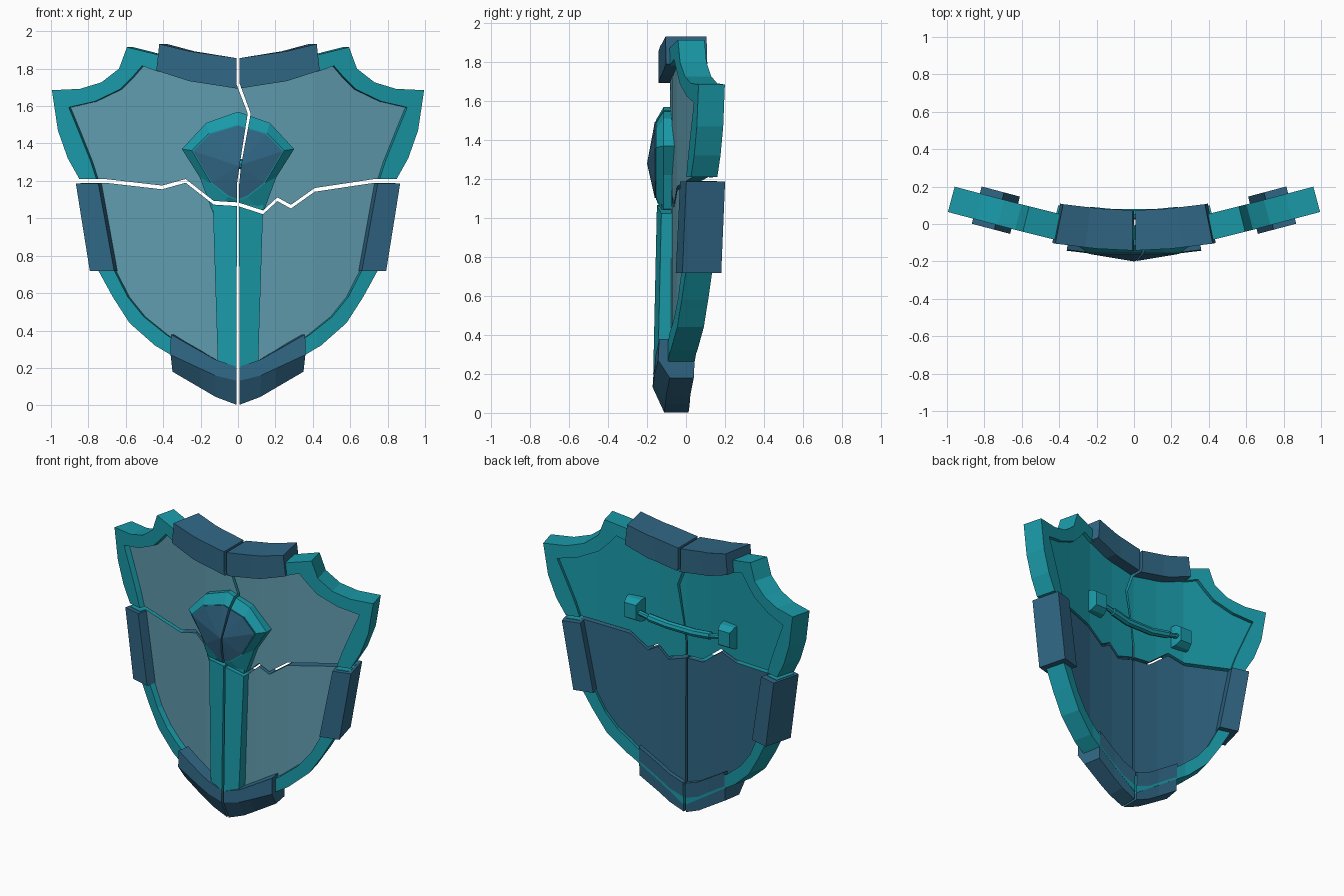
import bpy, bmesh, math
from mathutils import Vector

if "Cube" in bpy.data.objects:
    bpy.data.objects.remove(bpy.data.objects["Cube"])


def material(name, rgb):
    m = bpy.data.materials.new(name)
    m.diffuse_color = (*rgb, 1)
    m.use_nodes = True
    m.node_tree.nodes["Principled BSDF"].inputs["Base Color"].default_value = m.diffuse_color
    return m


TEAL = material("teal", (0.010, 0.32, 0.39))
BLUE = material("steel_blue", (0.030, 0.135, 0.235))
PALE = material("pale_teal", (0.115, 0.33, 0.42))

# Curvature of the shield: front height y at distance x from the middle, and slope there
NODES = [(0, -.122, 0), (.2, -.112, .09), (.42, -.085, .2), (.65, -.027, .26), (1.1, .092, .27)]


def bent(p):
    a = abs(p.x)
    for (x0, y0, s0), (x1, y1, s1) in zip(NODES, NODES[1:]):
        if a <= x1:
            k = (a - x0) / (x1 - x0)
            y, s = y0 + k * (y1 - y0), s0 + k * (s1 - s0)
            break
    n = Vector((-s, 1)).normalized()
    return Vector((math.copysign(a + n.x * p.y, p.x), y + n.y * p.y, p.z))


def loft(name, rings, mats, loop=False, bend=True):
    """Skin a list of equal rings; bent parts use y as depth behind the curved front."""
    bm = bmesh.new()
    vs = [[bm.verts.new(p) for p in r] for r in rings]
    n = len(rings[0])
    for a, b in zip(vs, vs[1:] + (vs[:1] if loop else [])):
        for i in range(n):
            j = (i + 1) % n
            bm.faces.new((a[i], a[j], b[j], b[i]))
    if not loop:
        bm.faces.new(vs[0])
        bm.faces.new(vs[-1])
    bmesh.ops.remove_doubles(bm, verts=bm.verts, dist=1e-5)
    if bend:
        for x in (-.65, -.42, -.2, 0, .2, .42, .65):
            bmesh.ops.bisect_plane(bm, geom=bm.verts[:] + bm.edges[:] + bm.faces[:],
                                   plane_co=(x, 0, 0), plane_no=(1, 0, 0), dist=1e-5)
        for v in bm.verts:
            v.co = bent(v.co)
    bmesh.ops.recalc_face_normals(bm, faces=bm.faces)
    me = bpy.data.meshes.new(name)
    bm.to_mesh(me)
    bm.free()
    for m in mats:
        me.materials.append(m)
    ob = bpy.data.objects.new(name, me)
    bpy.context.collection.objects.link(ob)
    return ob


def prism(name, outline, t0, t1, mats):
    return loft(name, [[(x, t, z) for x, z in outline] for t in (t0, t1)], mats)


def mirrored(half):
    """Close an outline that runs from the top middle to the bottom middle."""
    return half + [(-p[0], *p[1:]) for p in reversed(half) if p[0] > 1e-6]


# Rim: outer x, outer z, inner x, inner z
half_rim = [(0, 1.82, 0, 1.72), (.41, 1.87, .43, 1.785), (.594, 1.915, .513, 1.815),
            (.636, 1.80, .565, 1.755), (.73, 1.727, .63, 1.69), (.845, 1.692, .765, 1.625),
            (.995, 1.685, .905, 1.593), (.963, 1.47, .85, 1.46), (.91, 1.32, .79, 1.31),
            (.848, 1.21, .757, 1.21), (.82, 1.1, .735, 1.1), (.745, .717, .66, .717),
            (.67, .58, .59, .58), (.58, .44, .505, .475), (.444, .32, .38, .375),
            (.31, .24, .26, .30), (0, .05, 0, .18)]
outer = mirrored([(a, b) for a, b, c, d in half_rim])
inner = mirrored([(c, d) for a, b, c, d in half_rim])
rim = loft("rim", [[(a, 0, b), (a, .14, b), (c, .14, d), (c, 0, d)]
                   for (a, b), (c, d) in zip(outer, inner)], [TEAL], loop=True)

# Panel inside the rim
panel = prism("panel", [(c + .3 * (a - c), d + .3 * (b - d))
                        for (a, b), (c, d) in zip(outer, inner)], .04, .115, [PALE, TEAL, BLUE])

# Reinforcing plates
top_plate = prism("top_plate", mirrored([(0, 1.855), (.257, 1.893), (.417, 1.932), (.433, 1.79),
                                         (.257, 1.733), (0, 1.693)]), -.02, .195, [BLUE])
for side, s in (("left", -1), ("right", 1)):
    prism(side + "_side_plate", [(s * x, z) for x, z in
          ((.86, 1.187), (.785, .717), (.655, .717), (.74, 1.187))], -.028, .178, [BLUE])
# Bottom plate stations: x, inner z, ridge z, outer z
stations = [(.352, .38, .27, .18), (.12, .245, .16, .045), (0, .205, .13, 0)]
stations = stations + [(-x, *r) for x, *r in reversed(stations[:2])]
bottom_plate = loft("bottom_plate", [[(x, -.045, a), (x, -.05, b), (x, .01, c), (x, .135, c), (x, .145, a)]
                                     for x, a, b, c in stations], [BLUE])

# Central rib
rib = loft("centre_rib", [[(-w, -.03, z), (-w, -.125 - d, z), (0, -.15 - d, z), (w, -.125 - d, z), (w, -.03, z)]
                          for w, z, d in ((.135, 1.09, 0), (.107, .2, .02))], [TEAL], bend=False)

# Gem setting and gem
setting_out = mirrored([(0, 1.57), (.17, 1.51), (.30, 1.37), (.205, 1.22), (.135, 1.03), (0, 1.03)])
gem_out = mirrored([(0, 1.495), (.15, 1.45), (.24, 1.36), (.14, 1.19), (.05, 1.12), (0, 1.10)])


def ring(pts, y, k=1, c=(0, 1.28)):
    return [(c[0] + k * (x - c[0]), y, c[1] + k * (z - c[1])) for x, z in pts]


setting = loft("gem_setting", [ring(setting_out, -.03), ring(setting_out, -.115), ring(gem_out, -.155, 1.03)],
               [TEAL], bend=False)
gem = loft("gem", [ring(gem_out, -.12), ring(gem_out, -.16), ring(gem_out, -.2, 0)], [BLUE], bend=False)

# Cracks that break the shield into four pieces
across = [(-1.2, 1.2), (-.71, 1.2), (-.406, 1.165), (-.28, 1.2), (-.13, 1.083), (0, 1.075), (.134, 1.032),
          (.21, 1.102), (.283, 1.062), (.41, 1.152), (.73, 1.2), (1.2, 1.2)]
down = [(0, 2.1, .009), (0, 1.72, .009), (.06, 1.56, .008), (.012, 1.28, .004), (0, 1.18, .006), (0, -.1, .008)]
cutters = [
    loft("crack_across", [[(x, -1, z - .01), (x, 1, z - .01), (x, 1, z + .01), (x, -1, z + .01)]
                          for x, z in across], [], bend=False),
    loft("crack_down", [[(x - w, -1, z), (x - w, 1, z), (x + w, 1, z), (x + w, -1, z)]
                        for x, z, w in down], [], bend=False)]
broken = [rim, panel, top_plate, bottom_plate, rib, setting, gem]
for ob in broken:
    for c in cutters:
        mod = ob.modifiers.new("crack", "BOOLEAN")
        mod.operation, mod.solver, mod.object = "DIFFERENCE", "EXACT", c
deps = bpy.context.evaluated_depsgraph_get()
for ob in broken:
    me = bpy.data.meshes.new_from_object(ob.evaluated_get(deps))
    ob.modifiers.clear()
    ob.data = me
for c in cutters:
    bpy.data.objects.remove(c)

# Panel colours: pale front, teal upper back, blue lower back
for f in panel.data.polygons:
    f.material_index = 0 if f.normal.y < -.5 else (1 if f.center.z > 1.17 else 2)
    if f.normal.y > .5:
        zs = [panel.data.vertices[v].co.z for v in f.vertices]
        f.material_index = 1 if max(zs) > 1.25 else 2

# Handle on the back: sagging grip and two brackets
grip = [(-.36, .07, 1.335, .018), (-.24, .065, 1.31, .018), (-.235, .065, 1.31, .027), (-.1, .052, 1.29, .027),
        (.1, .052, 1.29, .027), (.235, .065, 1.31, .027), (.24, .065, 1.31, .018), (.36, .07, 1.335, .018)]
loft("handle_grip", [[(x, y + r * math.cos(i * math.pi / 4), z + r * math.sin(i * math.pi / 4)) for i in range(8)]
                     for x, y, z, r in grip], [TEAL], bend=False)
for side, s in (("left", -1), ("right", 1)):
    loft(side + "_handle_bracket",
         [[(s * (.36 + i * w), y, 1.335 + j * h) for i, j in ((-1, -1), (1, -1), (1, 1), (-1, 1))]
          for y, w, h in ((-.01, .06, .08), (.06, .055, .075), (.1, .045, .05))], [TEAL], bend=False)
